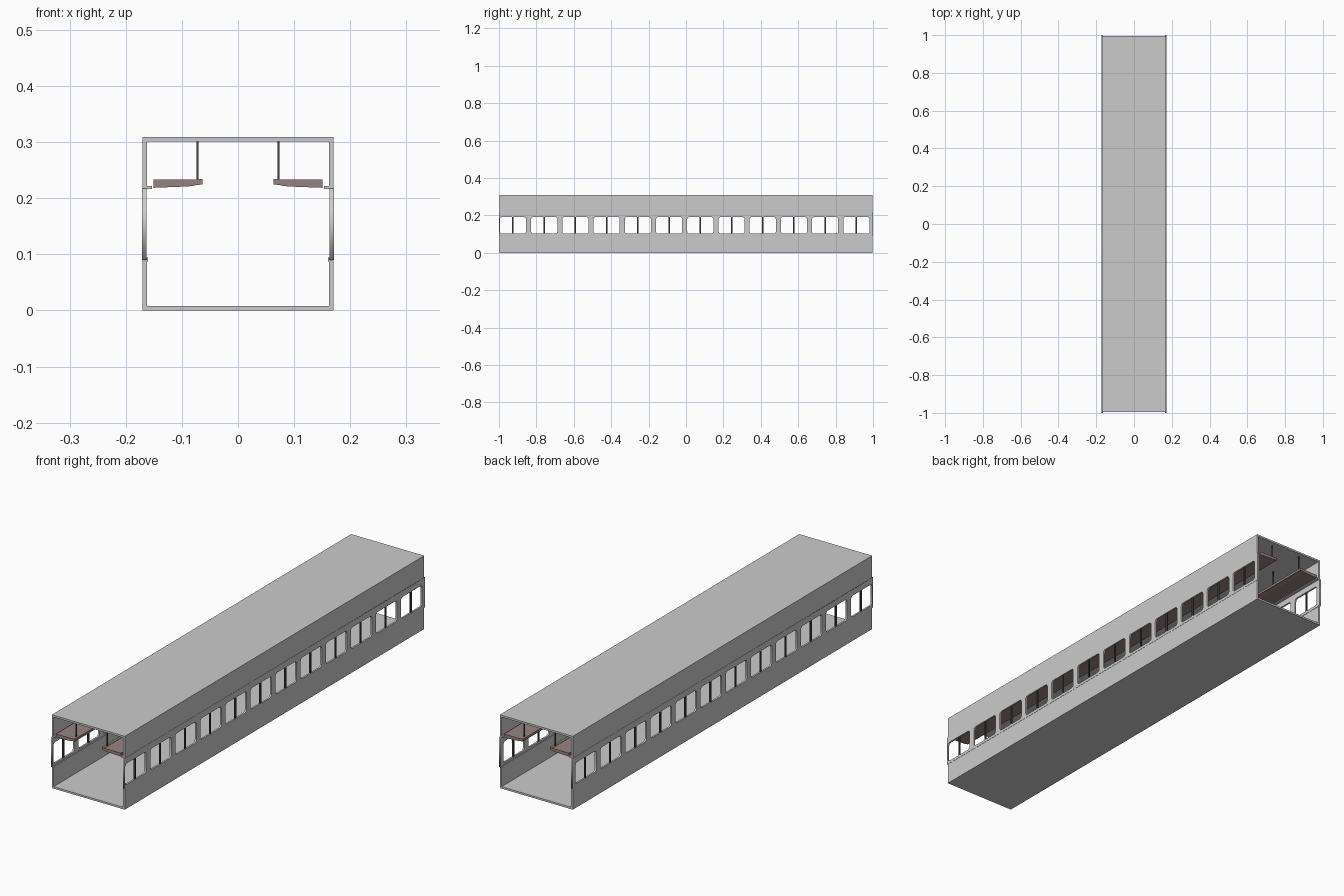
import bpy, bmesh, math
from mathutils import Matrix, Vector

if "Cube" in bpy.data.objects:
    bpy.data.objects.remove(bpy.data.objects["Cube"])

PITCH, FIRST, COUNT = 0.1669, -0.925, 12
BODY = 0.996                      # half length of the shell

rack_mat = bpy.data.materials.new("rack_brown")
rack_mat.diffuse_color = (0.30, 0.23, 0.22, 1)
rack_mat.use_nodes = True
rack_mat.node_tree.nodes["Principled BSDF"].inputs["Base Color"].default_value = rack_mat.diffuse_color
dark_mat = bpy.data.materials.new("dark_metal")
dark_mat.diffuse_color = (0.06, 0.06, 0.06, 1)
dark_mat.use_nodes = True
dark_mat.node_tree.nodes["Principled BSDF"].inputs["Base Color"].default_value = dark_mat.diffuse_color


def add_object(name, mesh, mirror=False, mat=None):
    ob = bpy.data.objects.new(name, mesh)
    bpy.context.collection.objects.link(ob)
    if mat:
        mesh.materials.append(mat)
    if mirror:
        m = ob.modifiers.new("other_side", 'MIRROR')
        m.use_clip = False
        m.use_mirror_merge = False
    return ob


def boxes(name, spans, mirror=False, mat=None):
    """One object made of boxes, each given as (x0, x1, y0, y1, z0, z1)."""
    bm = bmesh.new()
    for x0, x1, y0, y1, z0, z1 in spans:
        mtx = Matrix.Translation(((x0 + x1) / 2, (y0 + y1) / 2, (z0 + z1) / 2)) \
            @ Matrix.Diagonal((x1 - x0, y1 - y0, z1 - z0, 1))
        bmesh.ops.create_cube(bm, size=1, matrix=mtx)
    me = bpy.data.meshes.new(name)
    bm.to_mesh(me)
    bm.free()
    return add_object(name, me, mirror, mat)


def extrude_profile(name, pts, y0, y1, mirror=False, mat=None):
    """Sweep an x-z profile along y."""
    bm = bmesh.new()
    face = bm.faces.new([bm.verts.new((x, y0, z)) for x, z in pts])
    ext = bmesh.ops.extrude_face_region(bm, geom=[face])
    verts = [g for g in ext["geom"] if isinstance(g, bmesh.types.BMVert)]
    bmesh.ops.translate(bm, verts=verts, vec=(0, y1 - y0, 0))
    bmesh.ops.recalc_face_normals(bm, faces=bm.faces)
    me = bpy.data.meshes.new(name)
    bm.to_mesh(me)
    bm.free()
    return add_object(name, me, mirror, mat)


def rounded_rect(u0, u1, v0, v1, r, steps=4):
    pts = []
    for k, (cu, cv) in enumerate([(u1 - r, v1 - r), (u0 + r, v1 - r),
                                  (u0 + r, v0 + r), (u1 - r, v0 + r)]):
        for s in range(steps + 1):
            a = math.pi / 2 * (k + s / steps)
            pts.append((cu + r * math.cos(a), cv + r * math.sin(a)))
    return pts


def pierced_panel(name, loops, x0, x1):
    """Flat panel in the y-z plane; the first loop is the rim, the rest are holes."""
    cu = bpy.data.curves.new(name + "_outline", 'CURVE')
    cu.dimensions = '2D'
    cu.fill_mode = 'BOTH'
    cu.extrude = (x1 - x0) / 2
    for pts in loops:
        sp = cu.splines.new('POLY')
        sp.points.add(len(pts) - 1)
        for p, (u, v) in zip(sp.points, pts):
            p.co = (u, v, 0, 1)
        sp.use_cyclic_u = True
    tmp = bpy.data.objects.new(name + "_tmp", cu)
    bpy.context.collection.objects.link(tmp)
    bpy.context.view_layer.update()
    dg = bpy.context.evaluated_depsgraph_get()
    me = bpy.data.meshes.new_from_object(tmp.evaluated_get(dg))
    me.name = name
    bpy.data.objects.remove(tmp)
    me.transform(Matrix(((0, 0, 1, (x0 + x1) / 2), (1, 0, 0, 0),
                         (0, 1, 0, 0), (0, 0, 0, 1))))
    return add_object(name, me, mirror=True)


# Floor and roof slabs
boxes("floor", [(-0.17, 0.17, -BODY, BODY, 0, 0.008)])
boxes("roof", [(-0.17, 0.17, -BODY, BODY, 0.301, 0.309)])

# Solid wall panels below and above the windows
boxes("lower_wall", [(0.162, 0.17, -BODY, BODY, 0.008, 0.09)], mirror=True)
boxes("upper_wall", [(0.162, 0.17, -BODY, BODY, 0.217, 0.301)], mirror=True)

# Window band with rounded openings
centres = [FIRST + PITCH * i for i in range(COUNT)]
loops = [[(-1, 0.09), (1, 0.09), (1, 0.217), (-1, 0.217)]]
loops += [rounded_rect(c - 0.07, c + 0.07, 0.102, 0.191, 0.012) for c in centres]
pierced_panel("window_band", loops, 0.1635, 0.171)

# Centre bar in every window
boxes("window_bars", [(0.1645, 0.1695, c - 0.004, c + 0.004, 0.100, 0.193)
                      for c in centres], mirror=True, mat=dark_mat)

# Inner trim: sill under the windows, ledge above them
boxes("window_sill", [(0.1605, 0.164, -BODY, BODY, 0.087, 0.094)], mirror=True)
boxes("wall_ledge", [(0.153, 0.164, -BODY, BODY, 0.216, 0.222)], mirror=True)

# Luggage racks with a raised inner lip
extrude_profile("luggage_rack",
                [(0.063, 0.2345), (0.063, 0.2245), (0.074, 0.2235), (0.082, 0.2215),
                 (0.10, 0.2205), (0.151, 0.2185), (0.151, 0.233),
                 (0.074, 0.233), (0.074, 0.2345)],
                -BODY, BODY, mirror=True, mat=rack_mat)

# Rods that hang the racks from the roof
rods = [-0.974 + 1.948 * i / 12 for i in range(13)]
boxes("rack_rods", [(0.070, 0.074, y - 0.002, y + 0.002, 0.232, 0.301)
                    for y in rods], mirror=True, mat=dark_mat)
